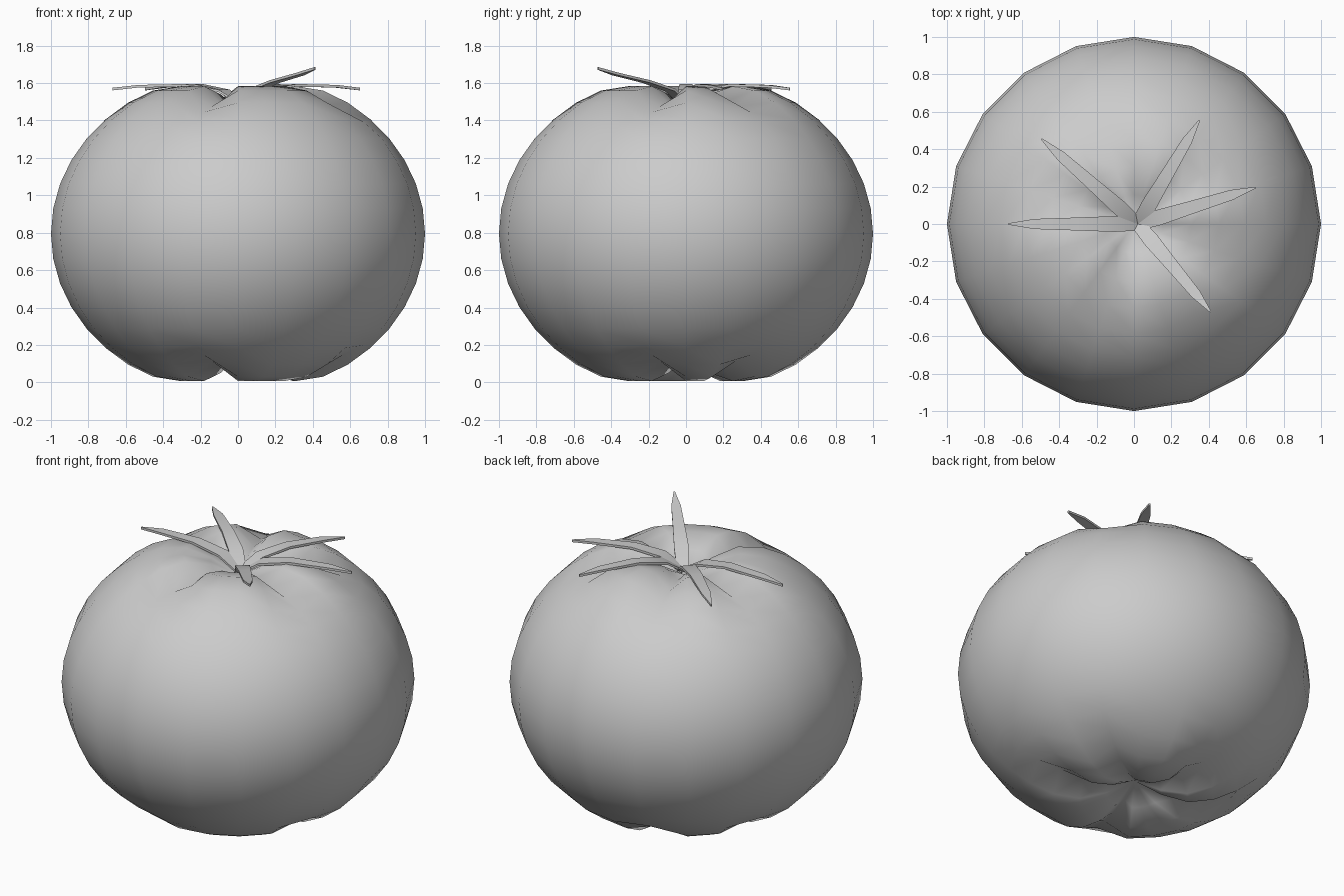
import bpy, bmesh, math
from mathutils import Vector

if "Cube" in bpy.data.objects:
    bpy.data.objects.remove(bpy.data.objects["Cube"])

grey = bpy.data.materials.new("plain grey")
grey.use_nodes = True
COLOUR = (0.6, 0.6, 0.6, 1)
grey.diffuse_color = COLOUR
grey.node_tree.nodes["Principled BSDF"].inputs["Base Color"].default_value = COLOUR


def finish(name, bm, angle):
    bmesh.ops.recalc_face_normals(bm, faces=bm.faces)
    mesh = bpy.data.meshes.new(name)
    bm.to_mesh(mesh)
    bm.free()
    mesh.materials.append(grey)
    obj = bpy.data.objects.new(name, mesh)
    bpy.context.collection.objects.link(obj)
    bpy.ops.object.select_all(action="DESELECT")
    obj.select_set(True)
    bpy.context.view_layer.objects.active = obj
    bpy.ops.object.shade_smooth_by_angle(angle=math.radians(angle))


# Fruit: a squat sphere, sunken at both poles, with radial creases between the lobes
SEGMENTS, MIDDLE = 20, 0.795
CREASES = (36, 108, 162, 252, 342)
POLE_HEIGHTS = (0.66, 0.745, 0.788, 0.765)   # lobe height, from the pole outward
CREASE_DEPTHS = (0, 0.05, 0.09, 0.085, 0.05, 0.015)
step = math.tau / SEGMENTS

bm = bmesh.new()
bmesh.ops.create_uvsphere(bm, u_segments=SEGMENTS, v_segments=SEGMENTS, radius=1)
for v in bm.verts:
    ring = round(math.acos(max(-1, min(1, abs(v.co.z)))) / (step / 2))
    spoke = round(math.degrees(math.atan2(v.co.y, v.co.x))) % 360
    height = POLE_HEIGHTS[ring] if ring < len(POLE_HEIGHTS) else 0.865 * abs(v.co.z)
    if ring < len(CREASE_DEPTHS) and any(abs(spoke - c) < 5 for c in CREASES):
        height -= CREASE_DEPTHS[ring]
    v.co.z = MIDDLE + math.copysign(height, v.co.z)
finish("fruit", bm, 180)

# Calyx: slender arching leaves meeting in the sunken top
ROOT = Vector((0.02, 0.0, 0))
STATIONS = (0, 0.18, 0.45, 0.8, 1)
HALF_WIDTHS = (0.035, 0.042, 0.035, 0.027, 0.004)
FLAT = (1.49, 1.565, 1.595, 1.59, 1.575)
RAISED = (1.49, 1.57, 1.615, 1.655, 1.685)
LEAVES = {
    "leaf_left_front": (0.41, -0.47, RAISED),
    "leaf_left": (0.65, 0.195, FLAT),
    "leaf_back": (0.35, 0.555, FLAT),
    "leaf_right_back": (-0.495, 0.455, FLAT),
    "leaf_right": (-0.67, 0.0, FLAT),
}
THICKNESS = Vector((0, 0, 0.014))

for name, (x, y, heights) in LEAVES.items():
    bm = bmesh.new()
    reach = Vector((x, y, 0)) - ROOT
    side = Vector((-reach.y, reach.x, 0)).normalized()
    rows = []
    for t, w, z in zip(STATIONS, HALF_WIDTHS, heights):
        centre = ROOT + reach * t + Vector((0, 0, z))
        corners = (centre + side * w, centre - side * w,
                   centre - side * w - THICKNESS, centre + side * w - THICKNESS)
        rows.append([bm.verts.new(c) for c in corners])
    for a, b in zip(rows, rows[1:]):
        for i in range(4):
            j = (i + 1) % 4
            bm.faces.new((a[i], a[j], b[j], b[i]))
    bm.faces.new(rows[0])
    bm.faces.new(rows[-1])
    finish(name, bm, 30)
